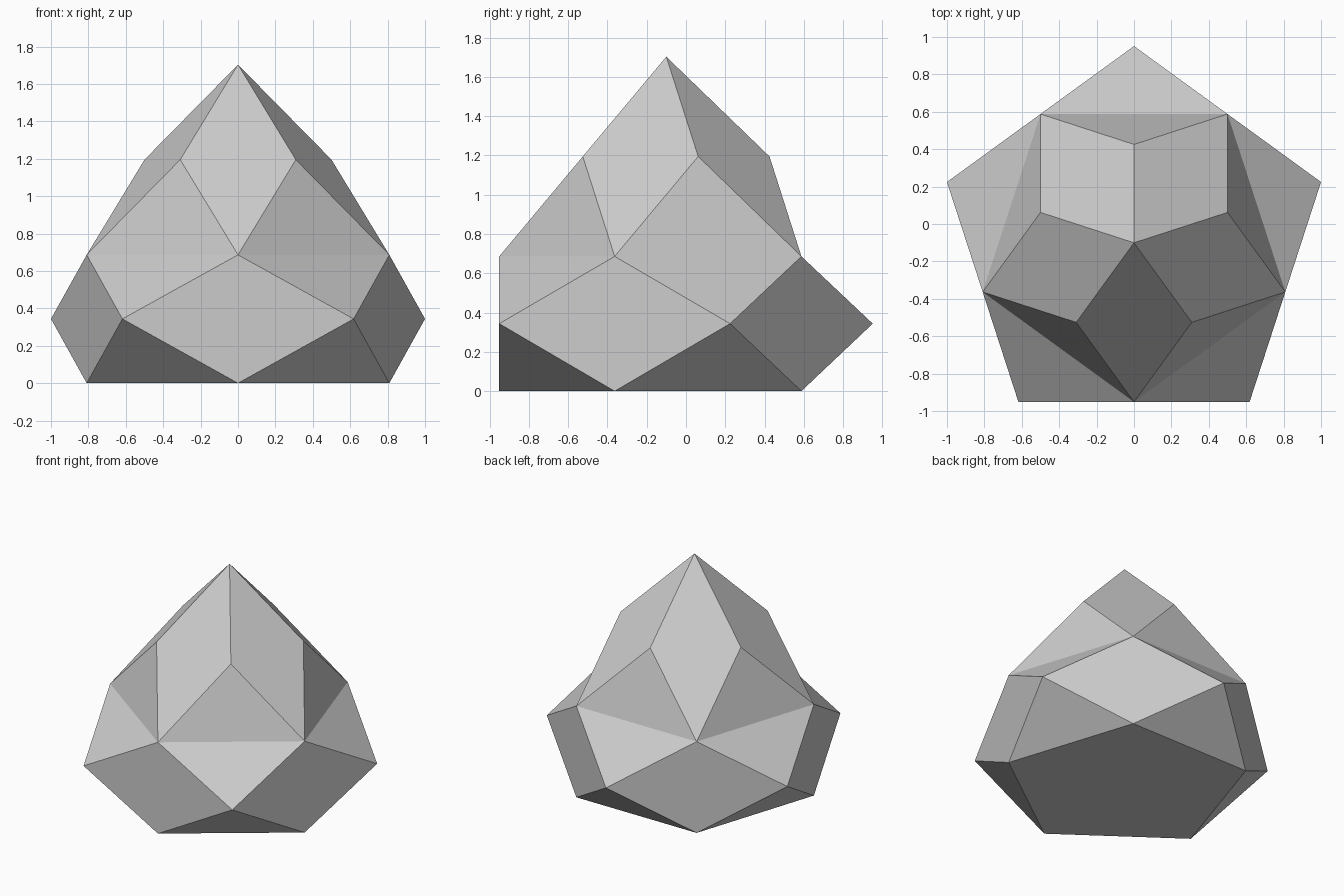
import bpy, bmesh
from math import sin, cos, radians

if "Cube" in bpy.data.objects:
    bpy.data.objects.remove(bpy.data.objects["Cube"])

CY = -0.1004  # axis offset: five-fold axis sits slightly forward of centre
bm = bmesh.new()

def ring(radius, z, start):
    """Five vertices evenly spaced around the axis."""
    return [bm.verts.new((radius * cos(radians(start + 72 * i)),
                          CY + radius * sin(radians(start + 72 * i)), z))
            for i in range(5)]

# Stacked five-point rings, alternately turned by half a step
base = ring(0.8507, 0.0, 54)
girdle = ring(1.0515, 0.3436, 90)
waist = ring(0.8507, 0.686, 54)
crown = ring(0.5257, 1.195, 90)
apex = bm.verts.new((0, CY, 1.703))

# Facets, repeated around the axis
bm.faces.new(base[::-1])
for i in range(5):
    j, p = (i + 1) % 5, i - 1
    bm.faces.new((base[i], girdle[i], waist[i], girdle[p]))   # upright rhombus
    bm.faces.new((base[i], base[j], girdle[i]))               # lower triangle
    bm.faces.new((waist[j], waist[i], girdle[i]))             # shoulder triangle
    bm.faces.new((waist[i], waist[j], crown[i]))              # upper triangle
    bm.faces.new((waist[i], crown[i], apex, crown[p]))        # top rhombus

bmesh.ops.recalc_face_normals(bm, faces=bm.faces)
mesh = bpy.data.meshes.new("faceted_gem")
bm.to_mesh(mesh)
bm.free()
bpy.context.collection.objects.link(bpy.data.objects.new("faceted_gem", mesh))
